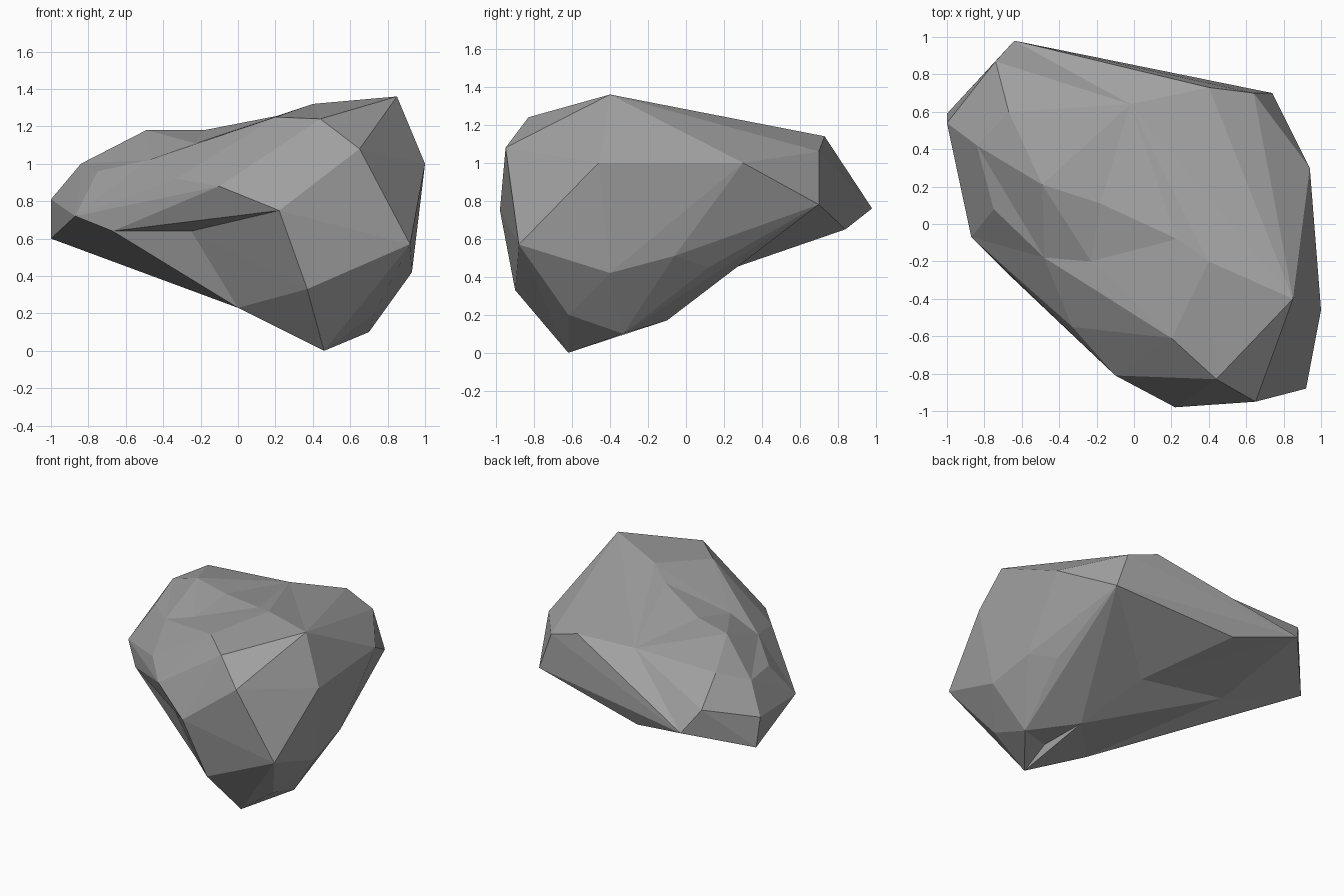
import bpy
import bmesh
from mathutils import Vector

# Remove the default cube only
default_cube = bpy.data.objects.get("Cube")
if default_cube:
    bpy.data.objects.remove(default_cube, do_unlink=True)

CORE = Vector((.1, -.05, .8))

# Corner points that need no dent, grouped by region
solid = {
    "crown": [(.85, -.4, 1.36), (.2, -.61, 1.25), (.44, -.83, 1.24),
              (-.49, .21, 1.18), (.64, .7, 1.06)],
    "right_shoulder": [(-.33, -.55, .92), (-.75, .08, .96), (-.84, .42, 1),
                       (-.67, .6, 1.08), (-.74, .87, .92)],
    "right_end": [(-1, .59, .6), (-.87, -.07, .72)],
    "front_wall": [(-.1, -.81, .88), (.65, -.95, 1.08), (.37, -.9, .33)],
    "left_wall": [(1, -.46, 1), (.92, -.88, .57), (.93, -.4, .42), (.9, -.06, .51),
                  (.94, .3, 1), (.78, .12, .45)],
    "back_wall": [(.74, .7, .78)],
    "foot": [(.46, -.62, 0), (.73, -.62, .2), (.7, -.33, .1)],
}

# Named corners: position, and how far to bulge up or down while wrapping
named = {
    "crown_top": ((.4, -.2, 1.32), .06),
    "crown_middle": ((.23, -.08, 1.26), .1),
    "crown_dip": ((-.23, -.2, 1.11), .11),
    "crown_ridge": ((-.18, .11, 1.18), .09),
    "crown_back": ((-.02, .64, 1.11), .13),
    "crown_corner": ((.4, .73, 1.14), 0),
    "shoulder_dip": ((-.48, -.18, 1.02), .05),
    "tail": ((-.64, .98, .76), 0),
    "tail_under": ((-.18, .84, .65), 0),
    "tip_top": ((-1, .54, .81), 0),
    "brow_right": ((-.67, -.27, .64), 0),
    "brow_left": ((.22, -.98, .75), 0),
    "hollow": ((-.25, -.5, .64), -.28),
    "belly_right": ((-.52, .32, .52), -.19),
    "belly_front": ((0, -.51, .23), -.12),
    "belly_left": ((.39, -.1, .17), -.14),
    "belly_back": ((.15, .26, .45), -.2),
    "foot_dent": ((.44, -.43, .13), -.12),
}

# Edges that have to run between two named corners
creases = [("tip_top", "brow_right"), ("brow_right", "belly_right"),
           ("belly_front", "belly_left"), ("belly_right", "hollow"),
           ("hollow", "brow_left"), ("brow_right", "brow_left"),
           ("crown_back", "tail"), ("crown_corner", "tail_under")]

points = [Vector(p) for p, bulge in named.values()]
cage = [p + Vector((0, 0, bulge)) for p, (place, bulge) in zip(points, named.values())]
for region in solid.values():
    points += [Vector(p) for p in region]
    cage += [Vector(p) for p in region]


def wrap(corners):
    """Wrap a skin around the corners and list the ones it missed."""
    bm = bmesh.new()
    verts = [bm.verts.new(p) for p in corners]
    bmesh.ops.convex_hull(bm, input=verts, use_existing_faces=False)
    missed = [i for i, v in enumerate(verts) if not v.is_valid or not v.link_faces]
    return bm, verts, missed


def crease(bm, a, b):
    """Turn the edge that crosses a to b so that it joins them."""
    if bm.edges.get((a, b)):
        return
    for edge in bm.edges:
        tips = {v for f in edge.link_faces for v in f.verts} - set(edge.verts)
        if tips == {a, b}:
            bmesh.ops.rotate_edges(bm, edges=[edge], use_ccw=False)
            return


# Lift any corner still buried until the skin reaches it
bm, verts, missed = wrap(cage)
while missed:
    bm.free()
    for i in missed:
        cage[i] = CORE + (cage[i] - CORE) * 1.01
    bm, verts, missed = wrap(cage)

# Settle the corners, which leaves the dents in the skin
for vert, point in zip(verts, points):
    vert.co = point
corner = dict(zip(named, verts))
for start, end in creases:
    crease(bm, corner[start], corner[end])
bmesh.ops.recalc_face_normals(bm, faces=bm.faces)
for face in bm.faces:
    face.smooth = False

mesh = bpy.data.meshes.new("boulder")
bm.to_mesh(mesh)
bm.free()
boulder = bpy.data.objects.new("boulder", mesh)
bpy.context.collection.objects.link(boulder)

# Plain grey stone
stone = bpy.data.materials.new("grey stone")
stone.use_nodes = True
colour = (.35, .35, .35, 1)
stone.diffuse_color = colour
stone.node_tree.nodes["Principled BSDF"].inputs["Base Color"].default_value = colour
mesh.materials.append(stone)
